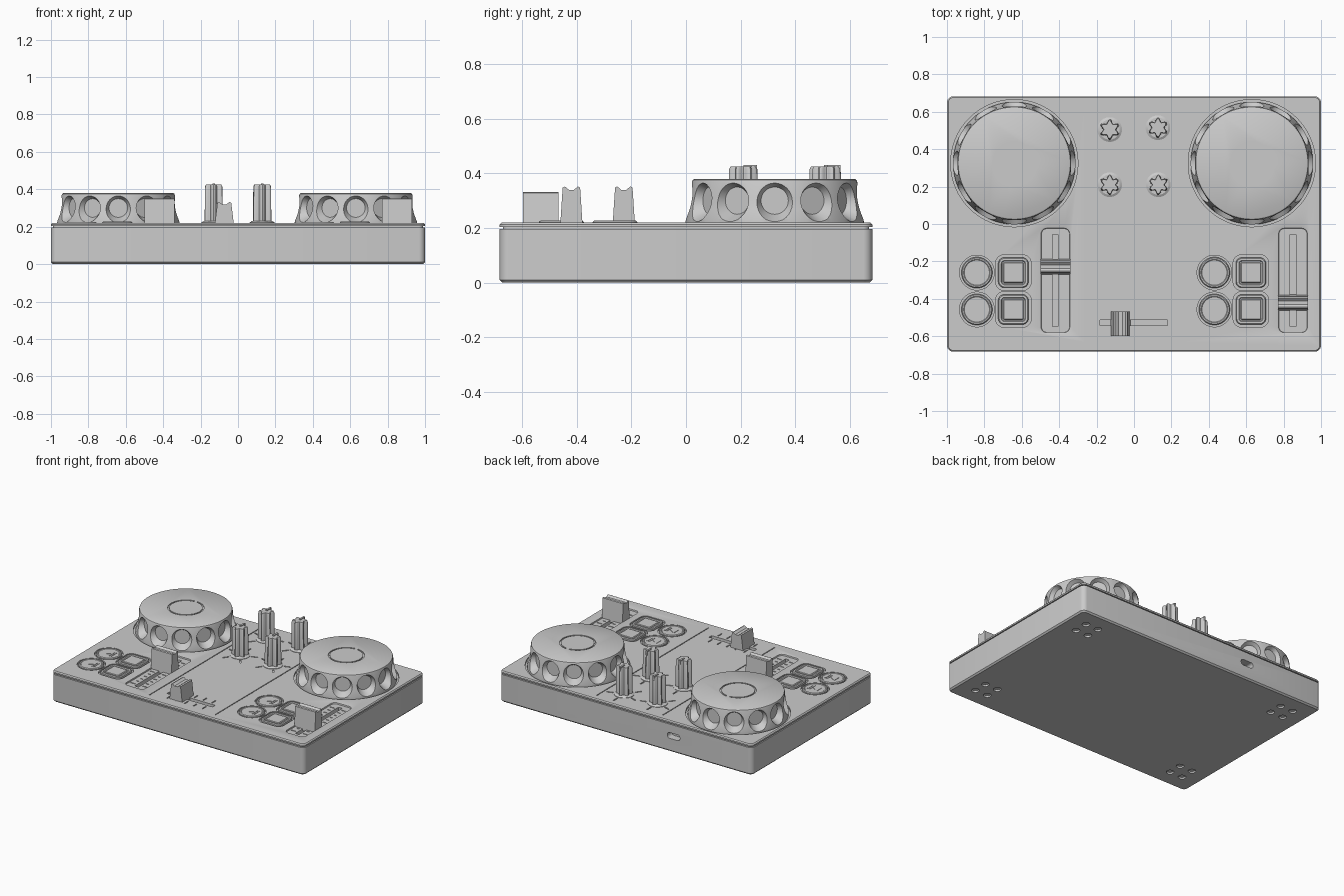
import bpy, bmesh
from math import sin, cos, pi, radians

if "Cube" in bpy.data.objects:
    bpy.data.objects.remove(bpy.data.objects["Cube"])

TOP = 0.22


def rrect(w, h, r, z, x=0, y=0, n=8):
    """Rounded rectangle outline; a circle when r is half the width."""
    r = max(min(r, w / 2, h / 2), 0.001)
    pts = []
    for q, (sx, sy) in enumerate([(1, 1), (-1, 1), (-1, -1), (1, -1)]):
        for i in range(n):
            a = (q + (i + 0.5) / n) * pi / 2
            pts.append((x + sx * (w / 2 - r) + r * cos(a), y + sy * (h / 2 - r) + r * sin(a), z))
    return pts


def stack(w, h, r, profile, x=0, y=0, n=8):
    """Rounded-rectangle rings from (inset, z) pairs."""
    return [rrect(w - 2 * i, h - 2 * i, r - i, z, x, y, n) for i, z in profile]


def box(w, h, z0, z1, x, y, turn=0):
    c, s = cos(turn), sin(turn)
    base = [(-w / 2, -h / 2), (w / 2, -h / 2), (w / 2, h / 2), (-w / 2, h / 2)]
    return [[(x + u * c - v * s, y + u * s + v * c, z) for u, v in base] for z in (z0, z1)]


def make(name, solids, loc=(0, 0, 0)):
    """One object from lofted solids, each a list of rings."""
    bm = bmesh.new()
    for rings in solids:
        vs = [[bm.verts.new(p) for p in ring] for ring in rings]
        n = len(vs[0])
        for a, b in zip(vs, vs[1:]):
            for i in range(n):
                j = (i + 1) % n
                bm.faces.new((a[i], a[j], b[j], b[i]))
        bm.faces.new(vs[0][::-1])
        bm.faces.new(vs[-1])
    bmesh.ops.recalc_face_normals(bm, faces=bm.faces)
    me = bpy.data.meshes.new(name)
    bm.to_mesh(me)
    bm.free()
    ob = bpy.data.objects.new(name, me)
    ob.location = loc
    bpy.context.collection.objects.link(ob)
    return ob


def activate(ob):
    bpy.ops.object.select_all(action='DESELECT')
    ob.select_set(True)
    bpy.context.view_layer.objects.active = ob


def cut(ob, solids):
    cutter = make("cutter", solids, ob.location)
    cutter.hide_render = True
    mod = ob.modifiers.new("cut", 'BOOLEAN')
    mod.operation, mod.solver, mod.object = 'DIFFERENCE', 'EXACT', cutter
    activate(ob)
    bpy.ops.object.modifier_apply(modifier=mod.name)
    bpy.data.objects.remove(cutter)


SIDES = [("left", 0.0, -0.228), ("right", 1.27, -0.42)]
ROWS = (-0.26, -0.457)
KNOBS = [(-0.13, 0.505), (0.128, 0.515), (-0.13, 0.21), (0.13, 0.21)]

# case with a seam groove under the top plate
case = make("case", [stack(2, 1.366, 0.035, [(0.01, 0), (0, 0.01), (0, 0.196), (0.012, 0.196),
                     (0.012, 0.203), (0, 0.203), (0, 0.213), (0.007, TOP)])])

# recesses: wheel wells, fader trays, button wells, screw holes, rear port
wells, fine = [], []
for _, dx, _ in SIDES:
    wells.append(stack(0.68, 0.68, 0.34, [(0, 0.208), (0, 0.25)], -0.64 + dx, 0.325, 24))
    wells.append(stack(0.17, 0.575, 0.04, [(0.01, 0.208), (0.008, TOP - 0.003), (0, TOP), (0, 0.25)], -0.42 + dx, -0.302))
    for y in ROWS:
        wells.append(stack(0.186, 0.186, 0.093, [(0, 0.208), (0, 0.25)], -0.84 + dx, y))
        wells.append(stack(0.19, 0.19, 0.045, [(0, 0.208), (0, 0.25)], -0.645 + dx, y))
    # fader slot and scale marks
    fine.append(box(0.03, 0.49, 0.17, 0.25, -0.42 + dx, -0.302))
    for i in range(11):
        w = 0.035 if i % 5 == 0 else 0.022
        for s in (-1, 1):
            fine.append(box(w, 0.007, 0.204, 0.25, -0.42 + dx + s * (0.028 + w / 2), -0.085 - 0.0435 * i))
for sx in (-1, 1):
    fine.append(box(0.006, 1.265, 0.213, 0.25, sx * 0.262, 0.003))
    for sy in (-1, 1):
        for a in (-1, 1):
            for b in (-1, 1):
                wells.append(stack(0.05, 0.05, 0.025, [(0, -0.05), (0, 0.012)],
                                   sx * 0.82 + a * 0.05, sy * 0.505 + b * 0.05, 5))
port = rrect(0.1, 0.042, 0.02, 0, -0.38, 0.115, 5)
wells.append([[(x, y, z) for x, z, _ in port] for y in (0.63, 0.75)])
# crossfader slot and marks, knob tick marks
fine.append(box(0.36, 0.03, 0.17, 0.25, -0.002, -0.528))
for i in range(-2, 3):
    for s in (-1, 1):
        fine.append(box(0.008, 0.042, 0.215, 0.25, i * 0.07, -0.528 + s * 0.055))
for x, y in KNOBS:
    for i in range(5):
        a = pi / 2 + i * 2 * pi / 5
        fine.append(box(0.045, 0.009, 0.214, 0.25, x + 0.098 * cos(a), y + 0.098 * sin(a), a))
cut(case, wells)
cut(case, fine)


# jog wheels with scooped finger holes and a ring groove
def scoop(a):
    rings = []
    for d, r in [(0.275, 0.05), (0.345, 0.086)]:
        ring = []
        for i in range(32):
            t = i * pi / 16
            u = r * cos(t)
            ring.append((d * cos(a) - u * sin(a), d * sin(a) + u * cos(a), 0.3 + r * sin(t)))
        rings.append(ring)
    return rings


def ring_groove():
    rings = []
    for i in range(49):
        a = pi / 2 + 0.1 + i * (2 * pi - 0.2) / 48
        rings.append([(r * cos(a), r * sin(a), z) for r, z in
                      [(0.108, 0.373), (0.118, 0.373), (0.118, 0.4), (0.108, 0.4)]])
    return rings


for side, dx, _ in SIDES:
    wheel = make(side + "_jog_wheel", [stack(0.654, 0.654, 0.327, [(0, 0.205), (0, 0.232), (0.01, 0.27),
                 (0.018, 0.31), (0.024, 0.368), (0.027, 0.376), (0.034, 0.38)], n=24)], (-0.64 + dx, 0.325, 0))
    cut(wheel, [scoop(i * pi / 6) for i in range(12)])
    cut(wheel, [ring_groove()])

# round transport buttons with symbol, and square pads
for side, dx, _ in SIDES:
    for n, y in enumerate(ROWS):
        x = -0.84 + dx
        make(f"{side}_round_button_{n}", [stack(0.166, 0.166, 0.083, [(0, 0.205), (0, 0.221), (0.005, 0.226),
             (0.012, 0.226), (0.016, 0.223)], x, y)])
        tri = [(x - 0.034, y - 0.03), (x + 0.016, y), (x - 0.034, y + 0.03)]
        make(f"{side}_play_symbol_{n}", [[[(u, v, z) for u, v in tri] for z in (0.22, 0.2255)],
             box(0.008, 0.06, 0.22, 0.2255, x + 0.024, y), box(0.008, 0.06, 0.22, 0.2255, x + 0.038, y)])
        make(f"{side}_pad_{n}", [stack(0.162, 0.162, 0.034, [(0, 0.205), (0, 0.222), (0.005, 0.227),
             (0.016, 0.227), (0.02, 0.221), (0.026, 0.221), (0.03, 0.226)], -0.645 + dx, y)])


# fader caps: tapered profile with a dished top
def cap(name, base, top, length, height, loc, across):
    z0 = 0.195
    prof = [(-base, z0), (-top, height - 0.004), (-top * 0.75, height), (-top * 0.3, height - 0.012),
            (top * 0.3, height - 0.012), (top * 0.75, height), (top, height - 0.004), (base, z0)]
    rings = [[(e, p, z) if across else (p, e, z) for p, z in prof] for e in (-length / 2, length / 2)]
    make(name, [rings], loc)


for side, dx, y in SIDES:
    cap(side + "_fader_cap", 0.042, 0.032, 0.162, 0.352, (-0.42 + dx, y, 0), True)
cap("crossfader_cap", 0.053, 0.037, 0.13, 0.332, (-0.073, -0.533, 0), False)

# fluted knobs on round skirts
for n, (x, y) in enumerate(KNOBS):
    rings = []
    for k, z in [(1.06, 0.22), (1, 0.415), (0.9, 0.425), (0.72, 0.425)]:
        ring = []
        for i in range(72):
            a = i * 2 * pi / 72
            r = k * (0.043 + 0.009 * cos(6 * a - pi))
            ring.append((x + r * cos(a), y + r * sin(a), z))
        rings.append(ring)
    make(f"knob_{n}", [rings])
    make(f"knob_skirt_{n}", [stack(0.132, 0.132, 0.066, [(0, 0.215), (0, 0.223), (0.012, 0.23)], x, y)])
    make(f"knob_pointer_{n}", [box(0.012, 0.05, 0.4, 0.431, x, y + 0.026)])

for ob in list(bpy.data.objects):
    activate(ob)
    bpy.ops.object.shade_smooth_by_angle(angle=radians(30))
